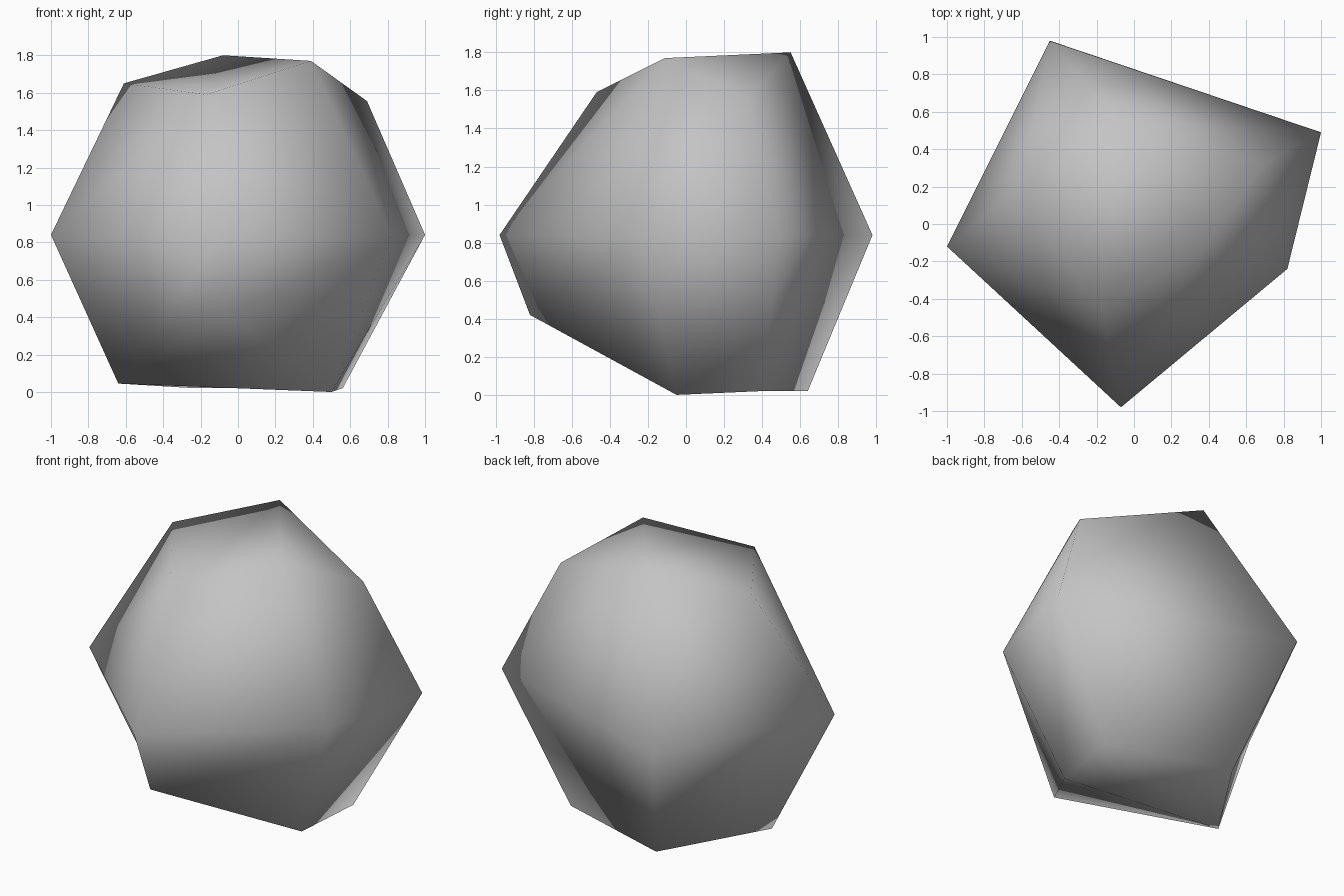
import bpy
import bmesh

cube = bpy.data.objects.get("Cube")
if cube:
    bpy.data.objects.remove(cube, do_unlink=True)

# Three five-sided rings, counter-clockwise from the front corner
bottom = [(-0.065, -0.82, 0.42), (0.5, -0.05, 0.0), (0.56, 0.4, 0.02),
          (-0.23, 0.64, 0.02), (-0.64, 0.02, 0.045)]
middle = [(x, y, 0.84) for x, y in
          [(-0.07, -0.98), (0.82, -0.24), (1.0, 0.49), (-0.45, 0.98), (-1.0, -0.12)]]
top = [(-0.17, -0.47, 1.59), (0.39, -0.11, 1.77), (0.69, 0.32, 1.555),
       (-0.08, 0.55, 1.8), (-0.61, 0.19, 1.65)]

bm = bmesh.new()
rings = [[bm.verts.new(p) for p in ring] for ring in (bottom, middle, top)]

# Sides: each panel is split along the same diagonal
for low, high in zip(rings, rings[1:]):
    for i in range(5):
        j = (i + 1) % 5
        bm.faces.new((low[i], low[j], high[j]))
        bm.faces.new((low[i], high[j], high[i]))

# Caps: fans of triangles
def fan(ring, start):
    for k in range(1, 4):
        bm.faces.new([ring[(start + n) % 5] for n in (0, k, k + 1)])

fan(rings[2], 3)
fan(rings[0][::-1], 0)

bmesh.ops.recalc_face_normals(bm, faces=bm.faces)
for face in bm.faces:
    face.smooth = True

mesh = bpy.data.meshes.new("rock")
bm.to_mesh(mesh)
bm.free()
rock = bpy.data.objects.new("rock", mesh)
bpy.context.collection.objects.link(rock)

# Stone colour
stone = bpy.data.materials.new("stone_grey")
stone.use_nodes = True
colour = (0.55, 0.55, 0.55, 1.0)
stone.diffuse_color = colour
shader = next(n for n in stone.node_tree.nodes if n.type == "BSDF_PRINCIPLED")
shader.inputs["Base Color"].default_value = colour
mesh.materials.append(stone)
